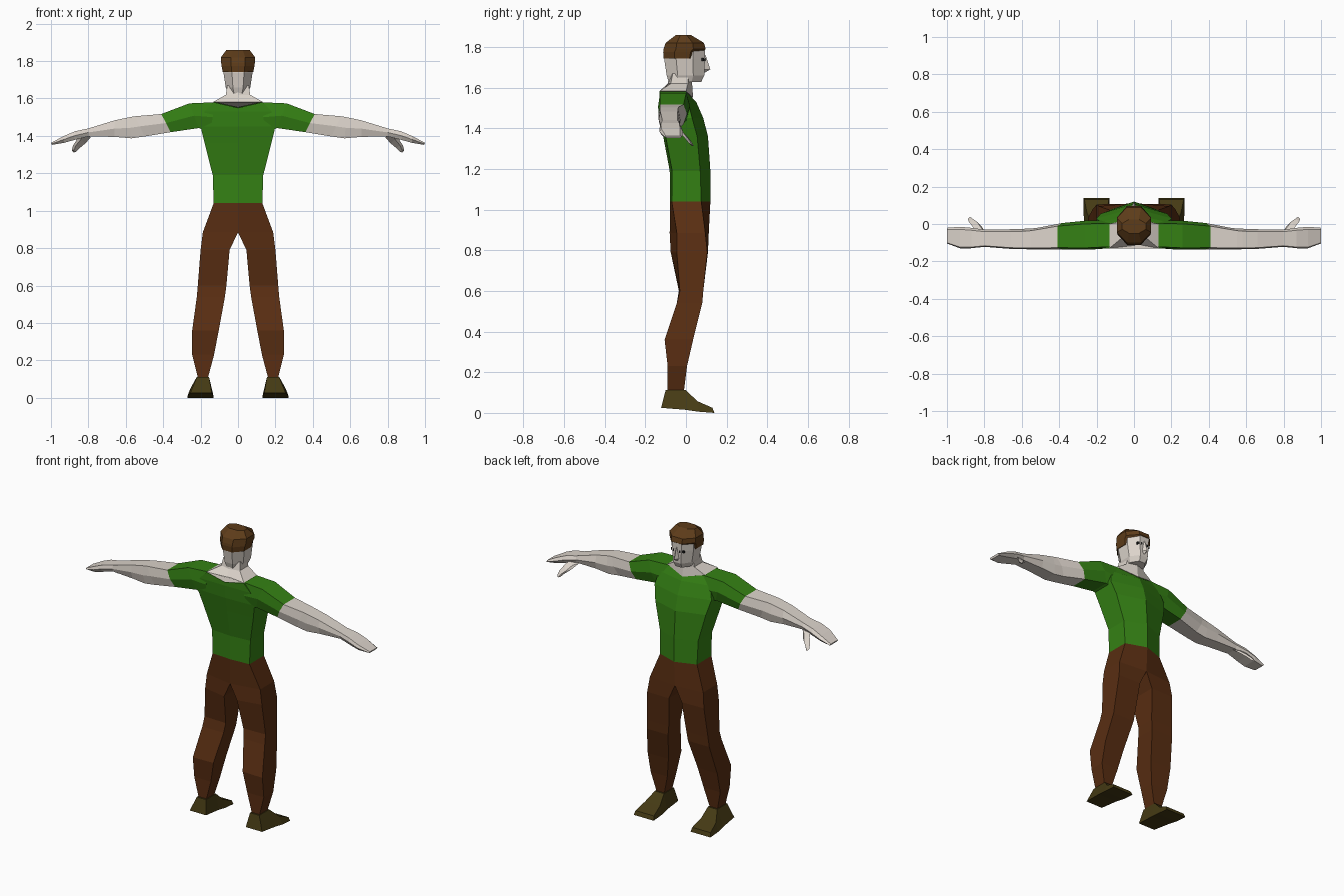
import bpy, bmesh
from math import sin, cos, pi


def material(name, rgb):
    m = bpy.data.materials.new(name)
    m.diffuse_color = (*rgb, 1)
    return m


SKIN = material("skin", (0.72, 0.66, 0.60))
GREEN = material("green_cloth", (0.035, 0.22, 0.007))
BROWN = material("brown_cloth", (0.10, 0.027, 0.006))
HAIR = material("brown_hair", (0.11, 0.045, 0.010))
SHOE = material("shoe_leather", (0.06, 0.043, 0.007))
DARK = material("dark", (0.01, 0.01, 0.01))


def loft(name, rings, mat, mirror=False):
    """Skin a closed, flat-shaded shell over rings of equal point count."""
    bm = bmesh.new()
    vs = [[bm.verts.new(p) for p in r] for r in rings]
    n = len(vs[0])
    for a, b in zip(vs, vs[1:]):
        for i in range(n):
            j = (i + 1) % n
            bm.faces.new((a[i], a[j], b[j], b[i]))
    bm.faces.new(vs[0])
    bm.faces.new(vs[-1])
    bmesh.ops.recalc_face_normals(bm, faces=bm.faces)
    me = bpy.data.meshes.new(name)
    bm.to_mesh(me)
    bm.free()
    me.materials.append(mat)
    ob = bpy.data.objects.new(name, me)
    bpy.context.collection.objects.link(ob)
    if mirror:
        ob.modifiers.new("Mirror", 'MIRROR')
    return ob


def hexagon(z, hw, yb, yf, cyb, cyf, zb=None, zf=None):
    """Body section: side corners at yb/yf, centre ridges at cyb/cyf."""
    zb, zf = zb or z, zf or z
    return [(0, cyb, zb), (hw, yb, z), (hw, yf, z),
            (0, cyf, zf), (-hw, yf, z), (-hw, yb, z)]


def octagon(z, hw, yb, yf):
    """Head section with a flat back and front."""
    m = (yb + yf) / 2
    d = (yf - yb) / 2
    k = cos(pi / 8)
    return [(hw / k * cos(a), m + d / k * sin(a), z)
            for a in [pi / 8 + i * pi / 4 for i in range(8)]]


# Shirt body
loft("shirt_body", [hexagon(*s) for s in (
    (1.04, .13, -.07, .075, -.078, .12),
    (1.19, .135, -.068, .07, -.08, .12),
    (1.36, .178, -.10, .055, -.112, .108),
    (1.45, .20, -.12, .03, -.128, .085),
    (1.53, .18, -.13, .01, -.132, .05),
    (1.58, .13, -.13, .0, -.13, .03, 1.55, 1.55))], GREEN)

# Neck and bare collar
loft("neck", [hexagon(*s) for s in (
    (1.582, .132, -.13, .0, -.131, .035, 1.552, 1.55),
    (1.62, .065, -.075, .01, -.09, .03),
    (1.67, .058, -.065, .01, -.075, .03))], SKIN)


def arm_ring(xt, xb, zt, zb, yb, yf):
    """Arm section, top at xt and bottom at xb."""
    xm, zm, w = (xt + xb) / 2, (zt + zb) / 2, (yf - yb) * .12
    return [(xt, yb + w * .5, zt), (xt, yf - w, zt), (xm, yf, zm),
            (xb, yf - w, zb), (xb, yb + w, zb), (xm, yb, zm)]


CUFF = (.41, .36, 1.517, 1.42, -.135, .005)
loft("sleeve", [arm_ring(*s) for s in (
    (.12, .15, 1.58, 1.42, -.13, .02),
    (.26, .21, 1.574, 1.442, -.137, .02),
    CUFF)], GREEN, True)

# Bare arm and flat hand
loft("arm", [arm_ring(*s) for s in (
    CUFF,
    (.55, .50, 1.505, 1.397, -.135, -.022),
    (.58, .57, 1.50, 1.387, -.135, -.025),
    (.66, .66, 1.483, 1.395, -.133, -.028),
    (.80, .80, 1.44, 1.397, -.122, -.03),
    (.87, .88, 1.425, 1.377, -.13, -.02),
    (.93, .93, 1.40, 1.363, -.13, -.015),
    (1.0, .995, 1.363, 1.352, -.105, -.02))], SKIN, True)


def thumb_ring(x, y, z, r):
    return [(x - r, y, z - r * .3), (x, y - r, z + r * .6),
            (x + r, y, z + r * .4), (x, y + r, z - r * .6)]


loft("thumb", [thumb_ring(*s) for s in (
    (.815, -.05, 1.40, .027), (.84, -.012, 1.367, .024),
    (.865, .012, 1.34, .018), (.877, .027, 1.318, .011))], SKIN, True)


def leg_ring(z, xo, xi, yb, yf, yib, yif):
    """Trouser section: outer corners yb/yf, inner corners yib/yif."""
    return [(xo, yb, z), (xo, yf, z), (xi, yif, z), (xi, yib, z)]


# Trousers
loft("trouser_leg", [leg_ring(*s) for s in (
    (1.04, .13, .0, -.07, .075, -.078, .12),
    (.885, .188, .0, -.045, .095, -.08, .112),
    (.79, .20, .045, -.045, .105, -.075, .108),
    (.60, .215, .062, -.03, .085, -.035, .085),
    (.54, .22, .07, -.045, .08, -.045, .08),
    (.36, .245, .103, -.105, .035, -.10, .03),
    (.23, .245, .128, -.09, .005, -.09, .005),
    (.11, .215, .16, -.09, -.01, -.09, -.01))], BROWN, True)


def shoe_ring(yb, zb, b0, b1, yt, zt, t0, t1):
    """Shoe section: bottom edge b0..b1 and top edge t0..t1."""
    return [(b0, yb, zb), (b1, yb, zb), (t1, yt, zt), (t0, yt, zt)]


# Shoes
loft("shoe", [shoe_ring(*s) for s in (
    (-.122, .025, .14, .255, -.10, .112, .155, .22),
    (.0, .015, .135, .265, .0, .112, .155, .22),
    (.06, .006, .13, .27, .055, .058, .145, .25),
    (.14, .0, .13, .27, .13, .025, .135, .265))], SHOE, True)

# Head: face and jaw below, hair cap above
loft("face", [octagon(*s) for s in (
    (1.628, .052, -.085, .075), (1.66, .066, -.095, .09),
    (1.74, .078, -.107, .093), (1.80, .08, -.10, .094))], SKIN)
loft("hair", [octagon(*s) for s in (
    (1.742, .082, -.11, .07), (1.775, .088, -.112, .078),
    (1.79, .090, -.110, .097), (1.82, .092, -.10, .088),
    (1.858, .063, -.05, .025))], HAIR)

# Nose and eyes
loft("nose", [[(-.008, .085, 1.76), (.008, .085, 1.76), (0, .096, 1.76)],
              [(-.02, .08, 1.69), (.02, .08, 1.69), (0, .12, 1.69)],
              [(-.01, .08, 1.675), (.01, .08, 1.675), (0, .095, 1.675)]], SKIN)
loft("eye", [[(x, y, z) for y, z in ((.07, 1.73), (yo, 1.73), (yo, 1.745), (.07, 1.745))]
             for x, yo in ((.018, .096), (.045, .086))], DARK, True)
